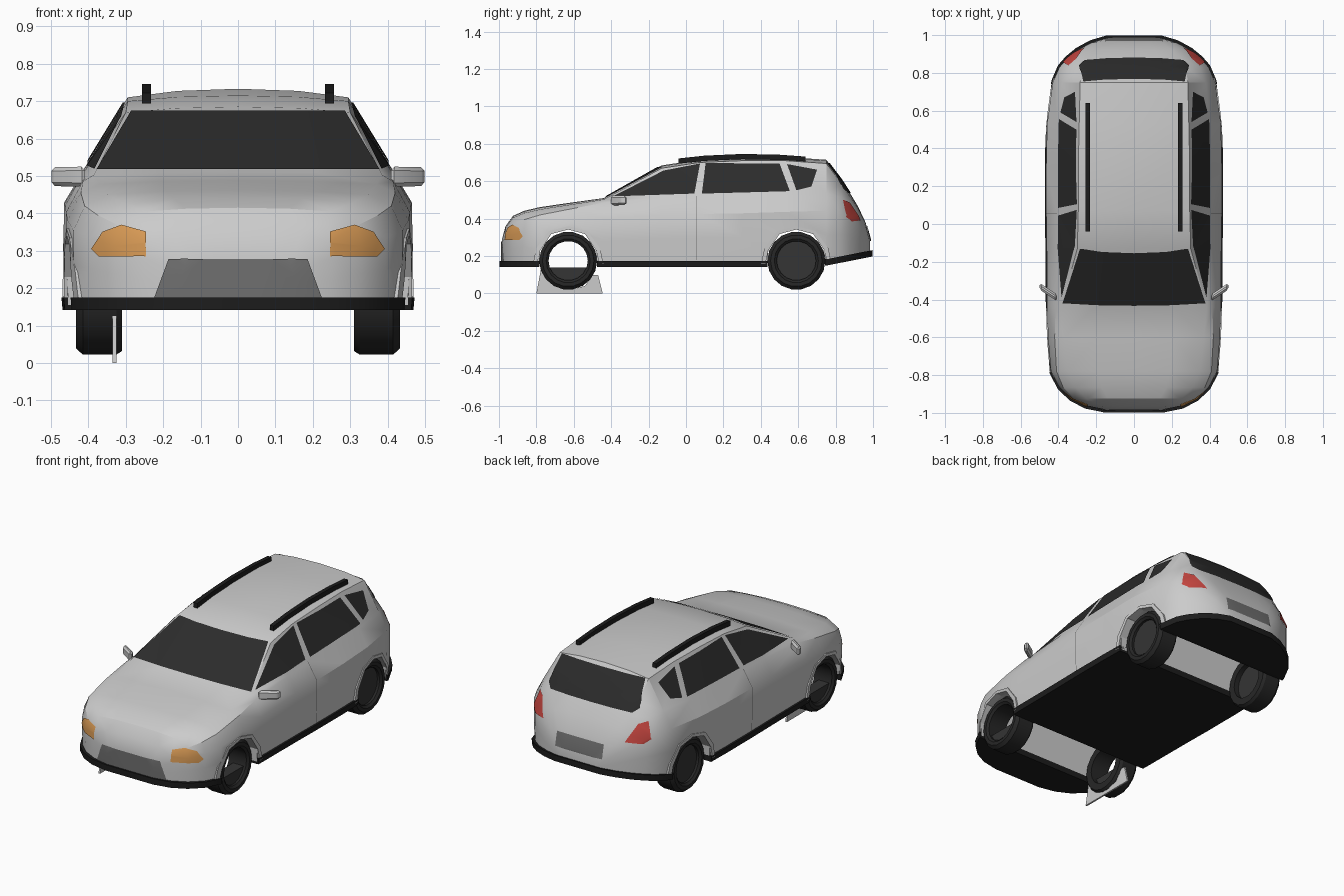
import bpy, bmesh, math
from mathutils import Vector, Matrix

if "Cube" in bpy.data.objects:
    bpy.data.objects.remove(bpy.data.objects["Cube"], do_unlink=True)


def material(name, r, g, b):
    m = bpy.data.materials.new(name)
    m.use_nodes = True
    m.diffuse_color = (r, g, b, 1)
    m.node_tree.nodes["Principled BSDF"].inputs["Base Color"].default_value = (r, g, b, 1)
    return m


SILVER = material("silver paint", .6, .6, .6)
BLACK = material("black plastic", .012, .012, .012)
GLASS = material("dark glass", .025, .025, .025)
RUBBER = material("tyre rubber", .02, .02, .02)
HUB = material("hub grey", .035, .035, .035)
GREY = material("panel grey", .16, .16, .16)
AMBER = material("amber lamp", .68, .32, .09)
RED = material("red lamp", .55, .06, .05)


def smooth(ob, angle):
    bpy.ops.object.select_all(action='DESELECT')
    ob.select_set(True)
    bpy.context.view_layer.objects.active = ob
    bpy.ops.object.shade_smooth_by_angle(angle=math.radians(angle))


def link(bm, name, mat, angle):
    me = bpy.data.meshes.new(name)
    bm.to_mesh(me)
    bm.free()
    me.materials.append(mat)
    ob = bpy.data.objects.new(name, me)
    bpy.context.collection.objects.link(ob)
    if angle:
        smooth(ob, angle)
    return ob


def finish(bm, name, mat, angle=30):
    bmesh.ops.recalc_face_normals(bm, faces=bm.faces)
    return link(bm, name, mat, angle)


def loft(sections):
    """Closed skin over (y, half profile) sections, mirrored across x = 0."""
    bm = bmesh.new()
    rings = []
    for y, half in sections:
        pts = half + [(-x, z) for x, z in reversed(half[1:-1])]
        rings.append([bm.verts.new((x, y, z)) for x, z in pts])
    n = len(rings[0])
    for a, b in zip(rings, rings[1:]):
        for i in range(n):
            j = (i + 1) % n
            bm.faces.new((a[i], a[j], b[j], b[i]))
    bm.faces.new(rings[0])
    bm.faces.new(rings[-1])
    bmesh.ops.recalc_face_normals(bm, faces=bm.faces)
    return bm


def prism(points, x0, x1):
    """Side outline of (y, z) points extruded from x0 to x1."""
    bm = bmesh.new()
    face = bm.faces.new([bm.verts.new((x0, y, z)) for y, z in points])
    ext = bmesh.ops.extrude_face_region(bm, geom=[face])
    vs = [v for v in ext["geom"] if isinstance(v, bmesh.types.BMVert)]
    bmesh.ops.translate(bm, verts=vs, vec=(x1 - x0, 0, 0))
    return bm


# Body stations: y, half width, belt x, belt z, rail x, rail z, centre z
STATIONS = [
    (-.985, .15, .14, .26, .09, .28, .285),
    (-.965, .25, .24, .32, .17, .35, .36),
    (-.925, .33, .315, .365, .25, .405, .415),
    (-.865, .395, .375, .395, .31, .43, .442),
    (-.78, .44, .41, .42, .35, .45, .462),
    (-.6, .455, .42, .455, .37, .478, .488),
    (-.44, .46, .415, .485, .385, .503, .51),
    (-.13, .462, .412, .51, .30, .67, .685),
    (.07, .465, .41, .515, .295, .70, .715),
    (.3, .465, .41, .52, .295, .71, .733),
    (.53, .46, .405, .53, .29, .71, .73),
    (.75, .43, .38, .535, .285, .695, .715),
    (.83, .395, .345, .515, .275, .59, .61),
    (.875, .355, .305, .48, .255, .52, .54),
    (.92, .30, .26, .43, .20, .455, .465),
    (.96, .225, .20, .36, .15, .375, .38),
    (.985, .14, .13, .27, .10, .285, .29),
]


def base(y):
    return .155 + max(0, y - .7) * .2


def width(y):
    """Half width of the body at a distance along its length."""
    for a, b in zip(STATIONS, STATIONS[1:]):
        if a[0] <= y <= b[0]:
            return a[1] + (b[1] - a[1]) * (y - a[0]) / (b[0] - a[0])


def body_half(y, w, bx, bz, rx, rz, top):
    zb = base(y)
    return [(0, zb), (w - .005, zb), (w, zb + (bz - zb) * .4), (w, zb + (bz - zb) * .75),
            (bx, bz), (rx, rz), (rx * .55, rz + (top - rz) * .75), (0, top)]


shell = loft([(s[0], body_half(*s)) for s in STATIONS])
bmesh.ops.triangulate(shell, faces=shell.faces)
shell.normal_update()


def decal(name, mat, outline, axis, sign, lift=.004):
    """Thin skin cut from the shell by a convex outline seen along an axis."""
    bm = shell.copy()
    keep = Vector((0, 0, 0))
    keep[axis] = sign
    bmesh.ops.delete(bm, geom=[f for f in bm.faces if f.normal.dot(keep) < .3], context='FACES')
    pts = [Vector((0, a, b) if axis == 0 else (a, 0, b)) for a, b in outline]
    mid = sum(pts, Vector()) / len(pts)
    for p, q in zip(pts, pts[1:] + pts[:1]):
        out = (q - p).cross(keep)
        if out.dot(mid - p) > 0:
            out = -out
        bmesh.ops.bisect_plane(bm, geom=bm.verts[:] + bm.edges[:] + bm.faces[:],
                               plane_co=p, plane_no=out.normalized(), clear_outer=True)
    bm.normal_update()
    for v, n in [(v, v.normal.copy()) for v in bm.verts]:
        v.co += n * lift
    link(bm, name, mat, 30)


# Windscreen, rear glass, grille and number panel
decal("windscreen", GLASS, [(-.378, .515), (.378, .515), (.285, .672), (-.285, .672)], 1, -1)
decal("rear_window", GLASS, [(-.26, .535), (.26, .535), (.29, .56), (.268, .695), (-.268, .695), (-.29, .56)], 1, 1)
decal("grille", GREY, [(-.225, .17), (.225, .17), (.185, .278), (-.185, .278)], 1, -1)
decal("rear_panel", GREY, [(-.15, .28), (.15, .28), (.15, .36), (-.15, .36)], 1, 1)

# Lamps, side glass and door seams on both sides
for side, s in (("left", 1), ("right", -1)):
    decal("headlight_" + side, AMBER,
          [(s * x, z) for x, z in [(.245, .285), (.37, .285), (.39, .305), (.36, .35), (.31, .368), (.245, .35)]], 1, -1)
    decal("tail_light_" + side, RED,
          [(s * x, z) for x, z in [(.26, .39), (.345, .385), (.375, .41), (.345, .50), (.305, .485)]], 1, 1)
    decal("front_window_" + side, GLASS, [(-.39, .517), (.045, .532), (.075, .693), (-.12, .655)], 0, s)
    decal("rear_door_window_" + side, GLASS, [(.085, .532), (.555, .545), (.50, .693), (.105, .695)], 0, s)
    decal("quarter_window_" + side, GLASS, [(.59, .55), (.67, .57), (.70, .66), (.54, .69)], 0, s)
    decal("door_seam_" + side, GREY, [(.055, .18), (.059, .18), (.059, .52), (.055, .52)], 0, s, .001)

# Painted body and the black lower trim with the floor
body = finish(shell, "body", SILVER)
trim = finish(loft([(y * 1.013, [(0, base(y) - .014), (w + .004, base(y) - .014),
                                 (w + .007, base(y) + .02), (0, base(y) + .02)])
                    for y, w, *rest in STATIONS]), "lower_trim", BLACK)


def carve(ob, outline, reach):
    cutter = finish(prism(outline, -reach, reach), "cutter", SILVER, 0)
    bpy.context.view_layer.objects.active = ob
    mod = ob.modifiers.new("carve", 'BOOLEAN')
    mod.operation = 'DIFFERENCE'
    mod.solver = 'EXACT'
    mod.object = cutter
    bpy.ops.object.modifier_apply(modifier=mod.name)
    bpy.data.objects.remove(cutter, do_unlink=True)


# Wheel openings with taller inner cavities and raised arch lips
ARCH = [(-.165, -.05), (-.15, .23), (-.09, .318), (0, .342), (.09, .318), (.15, .23), (.165, -.05)]
AXLES = {"front": -.63, "rear": .59}
for end, yc in AXLES.items():
    opening = [(yc + y, z) for y, z in ARCH]
    carve(body, opening, .6)
    carve(trim, opening, .6)
    carve(body, [(yc - .155, .1), (yc - .15, .39), (yc + .15, .39), (yc + .155, .1)], .39)
    inner = [(y, max(z, .16)) for y, z in opening]
    outer = [(yc + y * 1.14, max(z * 1.05, .16)) for y, z in ARCH]
    for side, s in (("left", 1), ("right", -1)):
        lip = prism(outer + inner[::-1], 0, 1)
        for v in lip.verts:
            v.co.x = s * (width(v.co.y) + (.006 if v.co.x > .5 else -.03))
        finish(lip, f"{end}_arch_{side}", SILVER, 20)
smooth(body, 30)
smooth(trim, 30)


def lathe(name, mat, profile, y, s, segments=18):
    """Spin an (x, radius) outline about a wheel axle."""
    bm = bmesh.new()
    rings = [[bm.verts.new((s * x, y + r * math.cos(t), .175 + r * math.sin(t))) for x, r in profile]
             for t in (math.tau * k / segments for k in range(segments))]
    n = len(profile)
    for k, a in enumerate(rings):
        b = rings[(k + 1) % segments]
        for i in range(n):
            bm.faces.new((a[i], a[(i + 1) % n], b[(i + 1) % n], b[i]))
    return finish(bm, name, mat)


# Wheels: full hubs behind, hubs filled only in their lower part in front
TYRE = [(.31, .105), (.31, .145), (.325, .155), (.415, .155), (.433, .138), (.433, .118), (.422, .105)]
for end, yc in AXLES.items():
    for side, s in (("left", 1), ("right", -1)):
        lathe(f"{end}_tyre_{side}", RUBBER, TYRE, yc, s)
        top = .145 if end == "front" else 1
        disc = [(yc + .106 * math.cos(t), min(top, .175 + .106 * math.sin(t)))
                for t in (math.tau * k / 18 for k in range(18))]
        if end == "front":
            disc = [p for p in disc if p[1] < top]
        finish(prism(disc, s * .34, s * .408), f"{end}_hub_{side}", HUB)

# Loose inner splash guard by one front wheel
finish(prism([(-.80, 0), (-.445, 0), (-.47, .1), (-.50, .1), (-.54, .04), (-.62, .02),
              (-.70, .04), (-.75, .12), (-.77, .16)], -.335, -.325), "splash_guard", SILVER, 0)

# Roof rails and door mirrors
for side, s in (("left", 1), ("right", -1)):
    tops = [(-.04, .722), (.1, .737), (.3, .746), (.5, .742), (.64, .732)]
    rail = prism(tops + [(y, z - .028) for y, z in reversed(tops)], s * .233, s * .257)
    finish(rail, "roof_rail_" + side, BLACK, 20)
    bm = bmesh.new()
    bmesh.ops.create_cube(bm, size=1)
    for v in bm.verts:
        far = v.co.x > 0
        v.co.x *= .09
        v.co.y = v.co.y * .035 + (.03 if far else -.03)
        v.co.z *= .05 if far else .054
    bmesh.ops.bevel(bm, geom=bm.edges[:], offset=.01, segments=1, affect='EDGES')
    bmesh.ops.transform(bm, matrix=Matrix.Translation((s * .454, -.36, .498)) @ Matrix.Diagonal((s, 1, 1, 1)),
                        verts=bm.verts)
    finish(bm, "door_mirror_" + side, SILVER)
